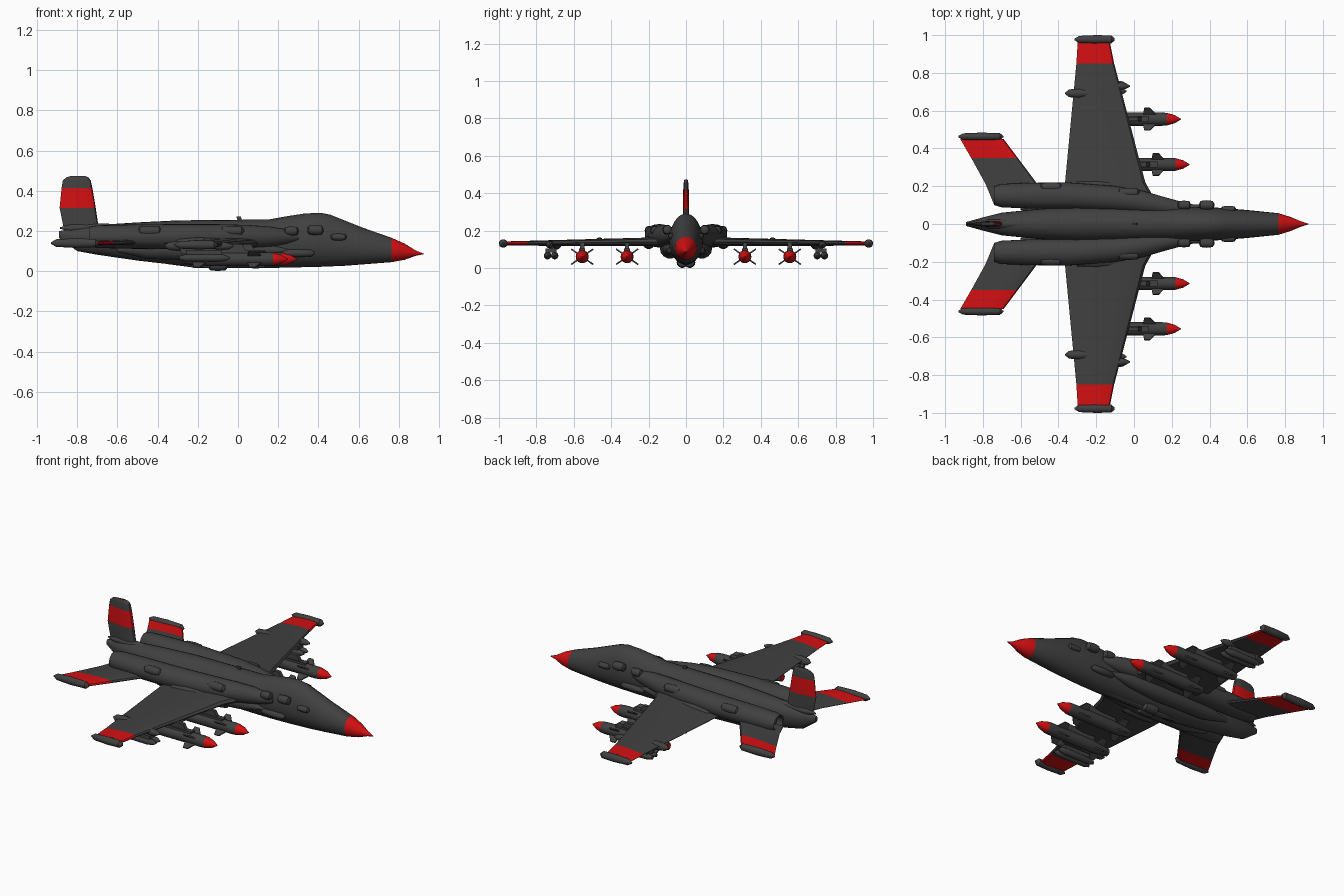
import bpy, bmesh, math
from mathutils import Vector

if "Cube" in bpy.data.objects:
    bpy.data.objects.remove(bpy.data.objects["Cube"])


def material(name, rgb):
    m = bpy.data.materials.new(name)
    m.diffuse_color = (*rgb, 1)
    m.use_nodes = True
    m.node_tree.nodes["Principled BSDF"].inputs["Base Color"].default_value = m.diffuse_color
    return m


GREY = material("dark grey", (0.052, 0.052, 0.052))
RED = material("bright red", (0.66, 0.005, 0.006))


def loft(name, rings, red=None, mirror=False, angle=35):
    """Skin a list of equal rings, cap the ends, paint faces red by a rule on the centre."""
    bm = bmesh.new()
    vs = [[bm.verts.new(p) for p in r] for r in rings]
    n = len(rings[0])
    for a, b in zip(vs, vs[1:]):
        for i in range(n):
            j = (i + 1) % n
            bm.faces.new((a[i], a[j], b[j], b[i]))
    bm.faces.new(vs[0])
    bm.faces.new(vs[-1])
    bmesh.ops.recalc_face_normals(bm, faces=bm.faces)
    if red:
        for f in bm.faces:
            f.material_index = int(red(f.calc_center_median()))
    me = bpy.data.meshes.new(name)
    bm.to_mesh(me)
    bm.free()
    me.materials.append(GREY)
    me.materials.append(RED)
    ob = bpy.data.objects.new(name, me)
    bpy.context.collection.objects.link(ob)
    if mirror:
        mod = ob.modifiers.new("mirror", 'MIRROR')
        mod.use_axis = (False, True, False)
    bpy.context.view_layer.objects.active = ob
    bpy.ops.object.select_all(action='DESELECT')
    ob.select_set(True)
    bpy.ops.object.shade_smooth_by_angle(angle=math.radians(angle))
    return ob


def section(x, y, z, w, top, bottom, n=24):
    """Egg-shaped cross-section: widest at z, reaching top and bottom."""
    pts = []
    for i in range(n):
        a = 2 * math.pi * i / n
        s = math.sin(a)
        pts.append(Vector((x, y + w * math.cos(a), z + s * ((top - z) if s > 0 else (z - bottom)))))
    return pts


def tube(name, y, z, stations, red=None, mirror=True, flat=1.0, n=14):
    """Body of revolution along x from (x, radius) pairs."""
    return loft(name, [section(x, y, z, r, z + r * flat, z - r * flat, n) for x, r in stations],
                red, mirror)


FOIL = [(0, 0), (.03, .6), (.15, .95), (.35, 1), (.7, .6), (1, .08),
        (1, -.08), (.7, -.6), (.35, -1), (.15, -.95), (.03, -.6)]


def foil(span, lead, trail, offset, half, upright=False):
    pts = []
    for u, v in FOIL:
        x = lead + (trail - lead) * u
        pts.append(Vector((x, offset + v * half, span) if upright else (x, span, offset + v * half)))
    return pts


def block(name, x0, x1, y0, y1, z0, z1, slant=0.0, mirror=True):
    """Box whose top is shifted backwards by slant."""
    ring = lambda z, d: [Vector((x0 - d, y0, z)), Vector((x1 - d, y0, z)),
                         Vector((x1 - d, y1, z)), Vector((x0 - d, y1, z))]
    return loft(name, [ring(z0, 0), ring(z1, slant)], mirror=mirror)


# Fuselage with canopy hump and red nose: x, widest z, half width, top, bottom
BODY = [(-.89, .18, .010, .2, .165), (-.8, .17, .035, .216, .1), (-.7, .17, .06, .23, .082),
        (-.5, .16, .08, .243, .053), (-.3, .15, .094, .253, .03), (0, .15, .09, .256, .02),
        (.15, .15, .09, .257, .018), (.24, .14, .091, .273, .018), (.33, .14, .091, .287, .02),
        (.41, .14, .089, .291, .022), (.46, .135, .085, .281, .024), (.53, .13, .08, .253, .027),
        (.62, .115, .072, .217, .034), (.765, .105, .057, .166, .045), (.83, .097, .037, .137, .057),
        (.885, .09, .014, .103, .077), (.925, .086, .001, .087, .085)]
loft("fuselage", [section(x, 0, *r) for x, *r in BODY], lambda c: c.x > .766)

# Engine nacelles: x, y, half width, half height
NAC = [(-.70, .15, .035, .035), (-.735, .15, .042, .042), (-.74, .15, .05, .05), (-.7, .15, .062, .056),
       (-.55, .15, .068, .06), (-.35, .15, .07, .062), (-.1, .135, .066, .062), (.05, .115, .06, .058),
       (.16, .095, .048, .05), (.24, .085, .036, .036), (.3, .075, .02, .02)]
loft("engine_nacelle", [section(x, y, .172, w, .172 + h, .172 - h) for x, y, w, h in NAC], mirror=True)
tube("lower_fairing", .085, .105, [(-.6, .01), (-.45, .045), (-.1, .055), (.1, .04), (.25, .005)])

# Wings with red tips and wingtip pods
WING = [(.03, .12, -.365, .14, .026), (.15, .10, -.365, .14, .026), (.22, .06, -.365, .139, .023),
        (.85, -.105, -.305, .132, .013), (.965, -.128, -.298, .131, .011)]
loft("wing", [foil(*s) for s in WING], lambda c: c.y > .851, True)
tube("wingtip_pod", .977, .131, [(-.315, .004), (-.29, .019), (-.2, .023), (-.12, .021), (-.102, .005)])

# Tailplanes with red bands and end pods
TAIL = [(.1, -.43, -.74, .145, .014), (.21, -.51, -.785, .143, .013), (.35, -.615, -.862, .14, .011),
        (.45, -.69, -.92, .139, .01)]
loft("tailplane", [foil(*s) for s in TAIL], lambda c: c.y > .351, True)
tube("tailplane_pod", .463, .14, [(-.93, .004), (-.905, .017), (-.81, .021), (-.71, .018), (-.692, .004)],
     flat=1.15)

# Upright fin with red band
FIN = [(.18, -.66, -.855, 0, .02), (.225, -.695, -.87, 0, .017), (.315, -.708, -.888, 0, .016),
       (.415, -.725, -.878, 0, .015), (.452, -.733, -.872, 0, .013), (.468, -.745, -.853, 0, .01),
       (.474, -.762, -.83, 0, .006)]
loft("tail_fin", [foil(*s, upright=True) for s in FIN], lambda c: .316 < c.z < .414)
tube("fin_root_fairing", 0, .215, [(-.885, .004), (-.83, .02), (-.72, .025), (-.6, .02), (-.5, .006)],
     mirror=False)

# Missiles under the wings: red nose cone and red exhaust
for tag, y, tip in (("inner", .315, .295), ("outer", .555, .25)):
    back = tip - .52
    tube(tag + "_missile", y, .06,
         [(back, .022), (back + .05, .03), (back + .12, .035), (tip - .1, .035), (tip - .075, .033),
          (tip - .035, .022), (tip, .001)],
         lambda c, b=back, t=tip: c.x > t - .075 or c.x < b + .001)
    block(tag + "_pylon", tip - .40, tip - .20, y - .011, y + .011, .085, .135, .03)
    block(tag + "_rail", tip - .42, tip - .17, y - .016, y + .016, .085, .103)
    # Swept control fins, front and rear sets
    for place, x0 in (("front", tip - .125), ("rear", back + .12)):
        for k, deg in enumerate((35, 145, 215, 325)):
            d = Vector((0, math.cos(math.radians(deg)), math.sin(math.radians(deg))))
            nrm = Vector((0, -d.z, d.y)) * .004
            base = Vector((0, y, .06))
            rings = []
            for r, lead, trail in ((.02, x0, x0 - .08), (.072, x0 - .04, x0 - .07)):
                p = base + d * r
                rings.append([p + nrm + Vector((lead, 0, 0)), p + nrm + Vector((trail, 0, 0)),
                              p - nrm + Vector((trail, 0, 0)), p - nrm + Vector((lead, 0, 0))])
            loft(f"{tag}_missile_{place}_fin_{k + 1}", rings, mirror=True)

# Outboard stores: a pylon carrying twin tubes, plus wing edge fairings
block("outboard_pylon", -.28, -.09, .71, .732, .085, .135, .02)
block("outboard_carrier", -.26, -.08, .692, .75, .082, .105)
for tag, y in (("inside", .702), ("outside", .74)):
    tube("outboard_store_" + tag, y, .066, [(-.29, .01), (-.26, .018), (-.1, .02), (-.06, .015), (-.04, .003)])
tube("trailing_fairing", .692, .125, [(-.365, .003), (-.345, .02), (-.29, .026), (-.2, .012)])
tube("leading_probe", .73, .125, [(-.15, .012), (-.07, .02), (-.045, .016), (-.022, .004)])

# Shoulder boxes and blisters: name, x centre, y, z, half length, radius
for name, x, y, z, h, r in (("rear_cheek_box", .265, .1, .2, .035, .024),
                            ("front_cheek_box", .385, .1, .205, .04, .026),
                            ("nose_blister", .5, .078, .17, .04, .018),
                            ("lower_cheek_blister", .3, .085, .09, .08, .02),
                            ("nacelle_blister", -.44, .195, .2, .06, .026),
                            ("nacelle_side_bulge", -.03, .165, .2, .06, .026),
                            ("wing_root_bulge", -.2, .2, .135, .12, .034),
                            ("belly_pod", -.1, .02, .03, .05, .03)):
    tube(name, y, z, [(x - h, r * .3), (x - h * .8, r * .85), (x, r), (x + h * .8, r * .85), (x + h, r * .3)])

# Spine antenna and belly keel
block("spine_antenna", 0, .022, -.006, .006, .245, .272, .008, mirror=False)
tube("belly_keel", 0, .04, [(-.35, .005), (-.2, .025), (.1, .026), (.34, .02), (.4, .005)], mirror=False)
